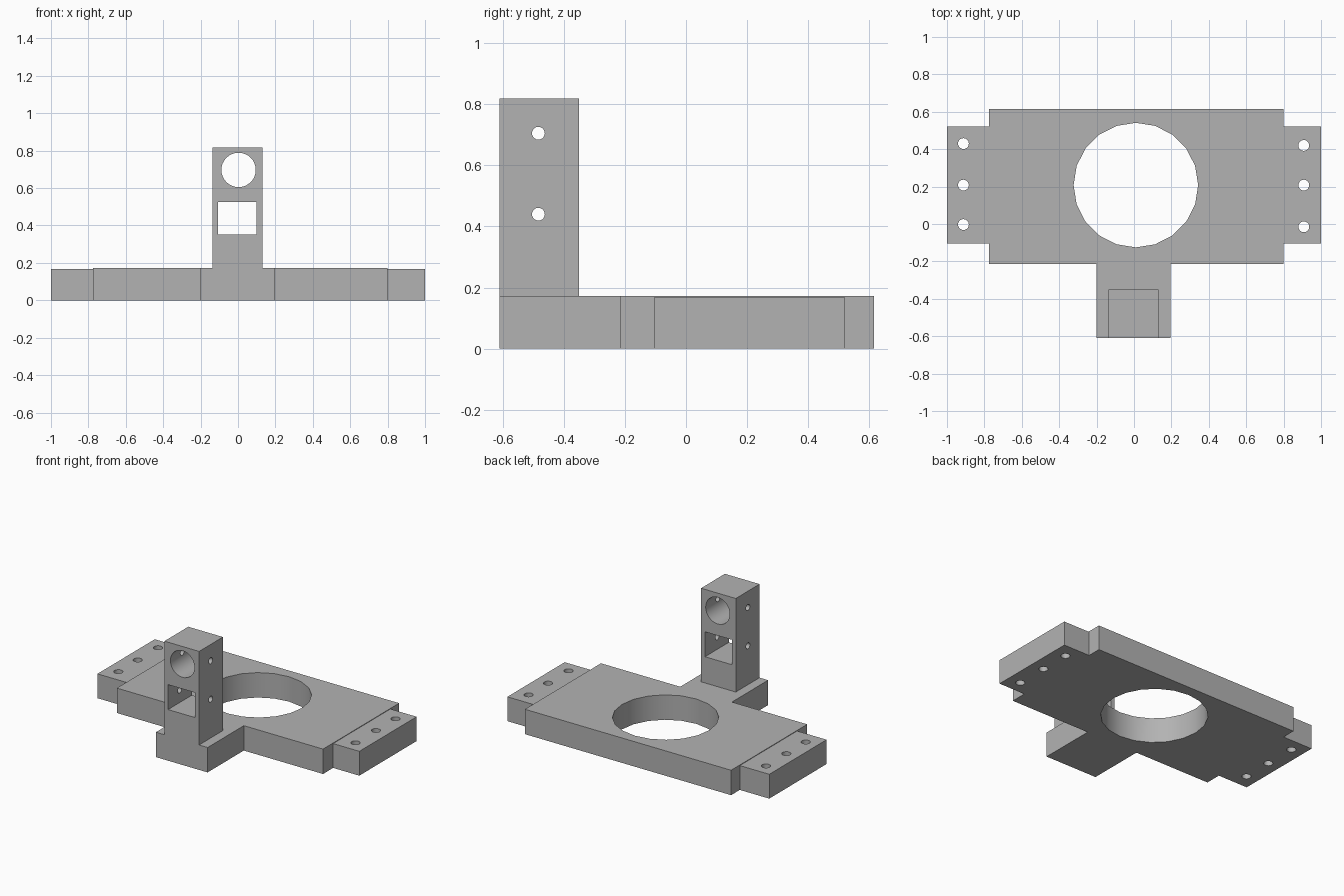
import bpy
import bmesh
import math
from mathutils import Matrix, Vector

default_cube = bpy.data.objects.get("Cube")
if default_cube:
    bpy.data.objects.remove(default_cube, do_unlink=True)

grey = bpy.data.materials.new("plain grey")
grey.use_nodes = True
grey.diffuse_color = (0.45, 0.45, 0.45, 1)
grey.node_tree.nodes["Principled BSDF"].inputs["Base Color"].default_value = (0.45, 0.45, 0.45, 1)


def finish(name, bm):
    mesh = bpy.data.meshes.new(name)
    bmesh.ops.recalc_face_normals(bm, faces=bm.faces)
    bm.to_mesh(mesh)
    bm.free()
    mesh.materials.append(grey)
    obj = bpy.data.objects.new(name, mesh)
    bpy.context.collection.objects.link(obj)
    return obj


def prism(name, outline, bottom, top):
    """Extrude a flat outline upward."""
    bm = bmesh.new()
    face = bm.faces.new([bm.verts.new((x, y, bottom)) for x, y in outline])
    side = bmesh.ops.extrude_face_region(bm, geom=[face])["geom"]
    verts = [v for v in side if isinstance(v, bmesh.types.BMVert)]
    bmesh.ops.translate(bm, verts=verts, vec=(0, 0, top - bottom))
    return finish(name, bm)


def box(name, x, y, z):
    return prism(name, [(x[0], y[0]), (x[1], y[0]), (x[1], y[1]), (x[0], y[1])], *z)


def rod(axis, centre, radius, sides):
    """Cylindrical cutter along the given axis, with a vertex pointing sideways."""
    bm = bmesh.new()
    turn = Vector((0, 0, 1)).rotation_difference(Vector(axis)).to_matrix().to_4x4()
    bmesh.ops.create_cone(bm, cap_ends=True, segments=sides, radius1=radius,
                          radius2=radius, depth=1, matrix=Matrix.Translation(centre) @ turn)
    return finish("cutter", bm)


def cut(part, cutters):
    """Drill the cutters out of the part and shade it with sharp corners."""
    bpy.ops.object.select_all(action='DESELECT')
    bpy.context.view_layer.objects.active = part
    part.select_set(True)
    for cutter in cutters:
        cutter.hide_render = True
        mod = part.modifiers.new("hole", 'BOOLEAN')
        mod.operation = 'DIFFERENCE'
        mod.solver = 'EXACT'
        mod.object = cutter
        bpy.ops.object.modifier_apply(modifier=mod.name)
        bpy.data.objects.remove(cutter, do_unlink=True)
    bpy.ops.object.shade_smooth_by_angle(angle=math.radians(30))


UP, ACROSS, BACK = (0, 0, 1), (1, 0, 0), (0, 1, 0)
TOP = 0.172

# Base plate with front tongue and large round opening
base = prism("base_plate", [
    (-0.775, 0.615), (-0.775, -0.215), (-0.2, -0.215), (-0.2, -0.61),
    (0.195, -0.61), (0.195, -0.215), (0.8, -0.215), (0.8, 0.615)], 0, TOP)
cut(base, [rod(UP, (0.01, 0.208, 0.1), 0.333, 20)])

# Side mounting tabs, three screw holes each
for name, x, hole_x, hole_ys in (
        ("right_tab", (-1, -0.775), -0.912, (0.43, 0.208, -0.003)),
        ("left_tab", (0.8, 1), 0.908, (0.42, 0.208, -0.015))):
    tab = box(name, x, (-0.105, 0.52), (0, 0.168))
    cut(tab, [rod(UP, (hole_x, y, 0.1), 0.029, 20) for y in hole_ys])

# Upright post with round bore, square window and cross pin holes
post = box("upright_post", (-0.135, 0.13), (-0.61, -0.35), (TOP, 0.818))
bore = rod(BACK, (0.003, -0.48, 0.697), 0.092, 32)
window = box("cutter", (-0.107, 0.1), (-0.8, -0.2), (0.353, 0.525))
pins = [rod(ACROSS, (0, -0.483, z), 0.021, 20) for z in (0.705, 0.44)]
cut(post, [bore, window] + pins)
